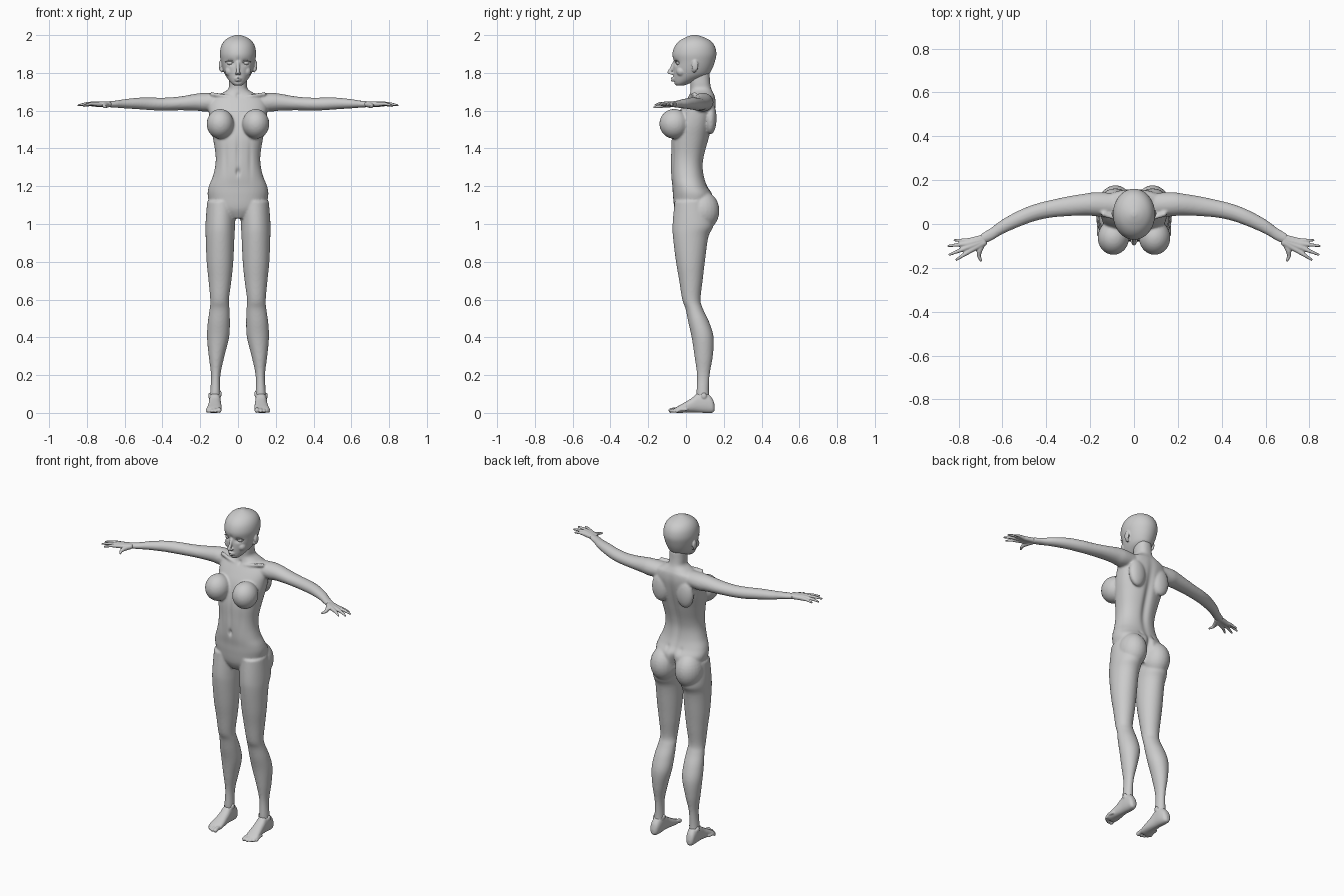
import bpy, bmesh, math
from mathutils import Vector, Matrix


def loft(bm, axis, rows, n=40, sub=5, p=1.0):
    """Skin along an axis; rows are (position, a_min, a_max, b_min, b_max)."""
    pts = [Vector(r) for r in [rows[0]] + rows + [rows[-1]]]
    path = []
    for i in range(1, len(pts) - 2):
        a, b, c, d = pts[i - 1:i + 3]
        for k in range(sub):
            t = k / sub
            path.append(0.5 * (2 * b + (c - a) * t + (2 * a - 5 * b + 4 * c - d) * t ** 2
                               + (3 * b - a - 3 * c + d) * t ** 3))
    path.append(pts[-1])
    power = lambda v: math.copysign(abs(v) ** p, v)
    rings = []
    for t, a0, a1, b0, b1 in path:
        ring = []
        for j in range(n):
            w = 2 * math.pi * j / n
            a = (a0 + a1) / 2 + (a1 - a0) / 2 * power(math.cos(w))
            b = (b0 + b1) / 2 + (b1 - b0) / 2 * power(math.sin(w))
            ring.append(bm.verts.new({'x': (t, a, b), 'y': (a, t, b), 'z': (a, b, t)}[axis]))
        rings.append(ring)
    for r, s in zip(rings, rings[1:]):
        for j in range(n):
            bm.faces.new((r[j], r[(j + 1) % n], s[(j + 1) % n], s[j]))
    bm.faces.new(rings[0])
    bm.faces.new(rings[-1])


def blob(bm, c, r):
    m = Matrix.Translation(c) @ Matrix.Diagonal((*r, 1))
    bmesh.ops.create_uvsphere(bm, u_segments=24, v_segments=16, radius=1, matrix=m)


def limb(bm, pts, radii):
    """Chain of rounded cones."""
    pts = [Vector(q) for q in pts]
    for q, r in zip(pts, radii):
        blob(bm, q, (r, r, r))
    for a, b, r0, r1 in zip(pts, pts[1:], radii, radii[1:]):
        m = Matrix.Translation((a + b) / 2) @ (b - a).to_track_quat('Z', 'Y').to_matrix().to_4x4()
        bmesh.ops.create_cone(bm, cap_ends=True, segments=16, radius1=r0, radius2=r1,
                              depth=(b - a).length, matrix=m)


def mirror(bm):
    g = bmesh.ops.duplicate(bm, geom=bm.verts[:] + bm.edges[:] + bm.faces[:])
    for v in g['geom']:
        if isinstance(v, bmesh.types.BMVert):
            v.co.x *= -1


def finish(name, bm, voxel=None, smooth=5, dents=()):
    """Fuse the volumes, smooth them, then press in soft dents (x, z, sx, sz, depth, side)."""
    bmesh.ops.recalc_face_normals(bm, faces=bm.faces[:])
    me = bpy.data.meshes.new(name)
    bm.to_mesh(me)
    bm.free()
    ob = bpy.data.objects.new(name, me)
    bpy.context.collection.objects.link(ob)
    if voxel:
        mod = ob.modifiers.new("fuse", 'REMESH')
        mod.mode = 'VOXEL'
        mod.voxel_size = voxel
        mod = ob.modifiers.new("soften", 'SMOOTH')
        mod.factor = 0.5
        mod.iterations = smooth
        dg = bpy.context.evaluated_depsgraph_get()
        me = bpy.data.meshes.new_from_object(ob.evaluated_get(dg))
        ob.modifiers.clear()
        ob.data = me
    if dents:
        normals = [v.normal.y for v in me.vertices]
        for v, ny in zip(me.vertices, normals):
            x, y, z = v.co
            for dx, dz, sx, sz, depth, side in dents:
                if ny * side > 0:
                    e = ((abs(x) - dx) / sx) ** 2 + ((z - dz) / sz) ** 2
                    if e < 9:
                        y -= side * depth * math.exp(-e) * ny * side
            v.co.y = y
    for f in me.polygons:
        f.use_smooth = True
    return ob


# Body: legs, arms, chest and seat on both sides, then the trunk and neck
bm = bmesh.new()
loft(bm, 'z', [(.06, .093, .15, .06, .135), (.1, .093, .148, .055, .122), (.2, .093, .143, .058, .125),
               (.3, .072, .155, .045, .142), (.4, .047, .164, .03, .146), (.48, .043, .16, .012, .123),
               (.55, .045, .15, -.002, .09), (.6, .048, .147, -.02, .077), (.7, .035, .156, -.036, .088),
               (.8, .025, .166, -.053, .1), (.93, .019, .171, -.069, .118), (1.0, .015, .172, -.071, .145),
               (1.12, .012, .163, -.06, .12)])
loft(bm, 'x', [(.08, .03, .14, 1.6, 1.69), (.17, .035, .145, 1.595, 1.694), (.22, .039, .139, 1.6, 1.69),
               (.3, .036, .126, 1.602, 1.676), (.38, .029, .109, 1.601, 1.669), (.45, .014, .091, 1.602, 1.669),
               (.52, -.011, .064, 1.607, 1.669), (.6, -.046, .021, 1.612, 1.661),
               (.65, -.076, -.016, 1.616, 1.653), (.7, -.096, -.046, 1.619, 1.649)])
blob(bm, (.094, -.062, 1.53), (.072, .079, .079))
blob(bm, (.085, .085, 1.07), (.08, .092, .105))
blob(bm, (.085, .13, 1.56), (.055, .032, .085))
limb(bm, [(.018, .018, 1.665), (.07, .022, 1.678), (.14, .045, 1.688)], [.009, .009, .011])
limb(bm, [(.036, .07, 1.79), (.03, .045, 1.73), (.01, .026, 1.68)], [.011, .01, .008])
mirror(bm)
trunk = [(1.03, .05, -.035, .09), (1.08, .135, -.06, .13), (1.15, .16, -.069, .142), (1.2, .154, -.072, .114),
         (1.25, .134, -.078, .097), (1.31, .12, -.08, .091), (1.37, .119, -.079, .1), (1.45, .132, -.076, .122),
         (1.52, .146, -.062, .14), (1.58, .153, -.042, .152), (1.63, .155, -.015, .158),
         (1.67, .135, .01, .155), (1.69, .09, .02, .147), (1.715, .052, .024, .135),
         (1.75, .048, .022, .128), (1.8, .047, .02, .125)]
loft(bm, 'z', [(z, -w, w, f, b) for z, w, f, b in trunk], n=56, p=.88)
finish("body", bm, .006, 6, [
    (0, 1.42, .022, .18, .014, 1), (0, 1.08, .016, .075, .03, 1), (.045, 1.19, .012, .015, .005, 1),
    (0, 1.38, .01, .1, .006, -1), (0, 1.275, .01, .018, .012, -1), (.065, 1.34, .012, .09, .004, -1),
    (0, 1.68, .01, .012, .008, -1)])

# Head: skull with ears, cheeks, nose and lips
bm = bmesh.new()
blob(bm, (.094, .048, 1.838), (.008, .018, .029))
blob(bm, (.086, .043, 1.815), (.007, .012, .014))
blob(bm, (.045, -.025, 1.808), (.024, .026, .026))
blob(bm, (.009, -.077, 1.797), (.008, .011, .007))
limb(bm, [(.0, -.075, 1.771), (.018, -.063, 1.768)], [.007, .003])
limb(bm, [(.0, -.074, 1.76), (.015, -.062, 1.764)], [.007, .004])
mirror(bm)
skull = [(1.733, .02, -.052, -.01), (1.745, .035, -.062, .02), (1.765, .052, -.066, .07), (1.79, .068, -.067, .118),
         (1.82, .08, -.067, .138), (1.86, .09, -.067, .153), (1.9, .096, -.072, .161), (1.94, .09, -.06, .153),
         (1.97, .072, -.034, .13), (1.99, .043, .002, .092), (2.001, .01, .035, .055)]
loft(bm, 'z', [(z, -w, w, f, b) for z, w, f, b in skull], n=56)
limb(bm, [(0, -.062, 1.862), (0, -.076, 1.825), (0, -.089, 1.803)], [.008, .009, .01])
finish("head", bm, .004, 5, [
    (.04, 1.854, .019, .014, .014, -1), (0, 1.866, .012, .015, .004, -1),
    (0, 1.7655, .02, .0035, .004, -1), (0, 1.751, .02, .005, .004, -1)])

# Eyes and upper lash lines
bm = bmesh.new()
blob(bm, (.041, -.037, 1.853), (.018, .016, .013))
mirror(bm)
finish("eyes", bm)
bm = bmesh.new()
limb(bm, [(.022, -.052, 1.852), (.033, -.056, 1.863), (.05, -.05, 1.864), (.066, -.038, 1.858)],
     [.002, .003, .003, .002])
mirror(bm)
finish("eyelashes", bm)

# Hands: palm rays run from the wrist through the knuckles to the fingertips
bm = bmesh.new()
fingers = [((.748, -.076, 1.632), (.818, -.074, 1.625)), ((.76, -.09, 1.636), (.846, -.1, 1.628)),
           ((.758, -.106, 1.637), (.842, -.14, 1.63)), ((.745, -.12, 1.635), (.81, -.163, 1.63))]
for i, (knuckle, tip) in enumerate(fingers):
    k, t = Vector(knuckle), Vector(tip)
    wrist = Vector((.685, -.062 - .008 * i, 1.634))
    limb(bm, [wrist, k, k.lerp(t, .5) + Vector((0, 0, .004)), t], [.015, .0125, .0088, .0055])
limb(bm, [(.69, -.085, 1.632), (.705, -.122, 1.628), (.708, -.145, 1.622), (.698, -.167, 1.618)],
     [.015, .013, .009, .006])
mirror(bm)
finish("hands", bm, .0035, 4)

# Feet with five toes
bm = bmesh.new()
loft(bm, 'y', [(.152, .115, .135, .012, .04), (.14, .1, .148, .001, .075), (.11, .092, .152, -.001, .105),
               (.065, .091, .153, .002, .105), (.03, .089, .156, .003, .078), (-.01, .086, .162, .001, .054),
               (-.04, .087, .167, -.001, .037), (-.058, .093, .16, .002, .026)], p=.85)
for x, y, r in [(.1, -.08, .013), (.121, -.081, .0095), (.138, -.073, .009), (.152, -.062, .0085),
                (.163, -.048, .008)]:
    limb(bm, [(x * .9 + .013, y + .05, .018), (x, y + .018, .018), (x, y, r)], [r, r * .9, r])
blob(bm, (.096, .085, .1), (.01, .016, .018))
blob(bm, (.149, .095, .09), (.009, .015, .018))
mirror(bm)
finish("feet", bm, .004, 4)
